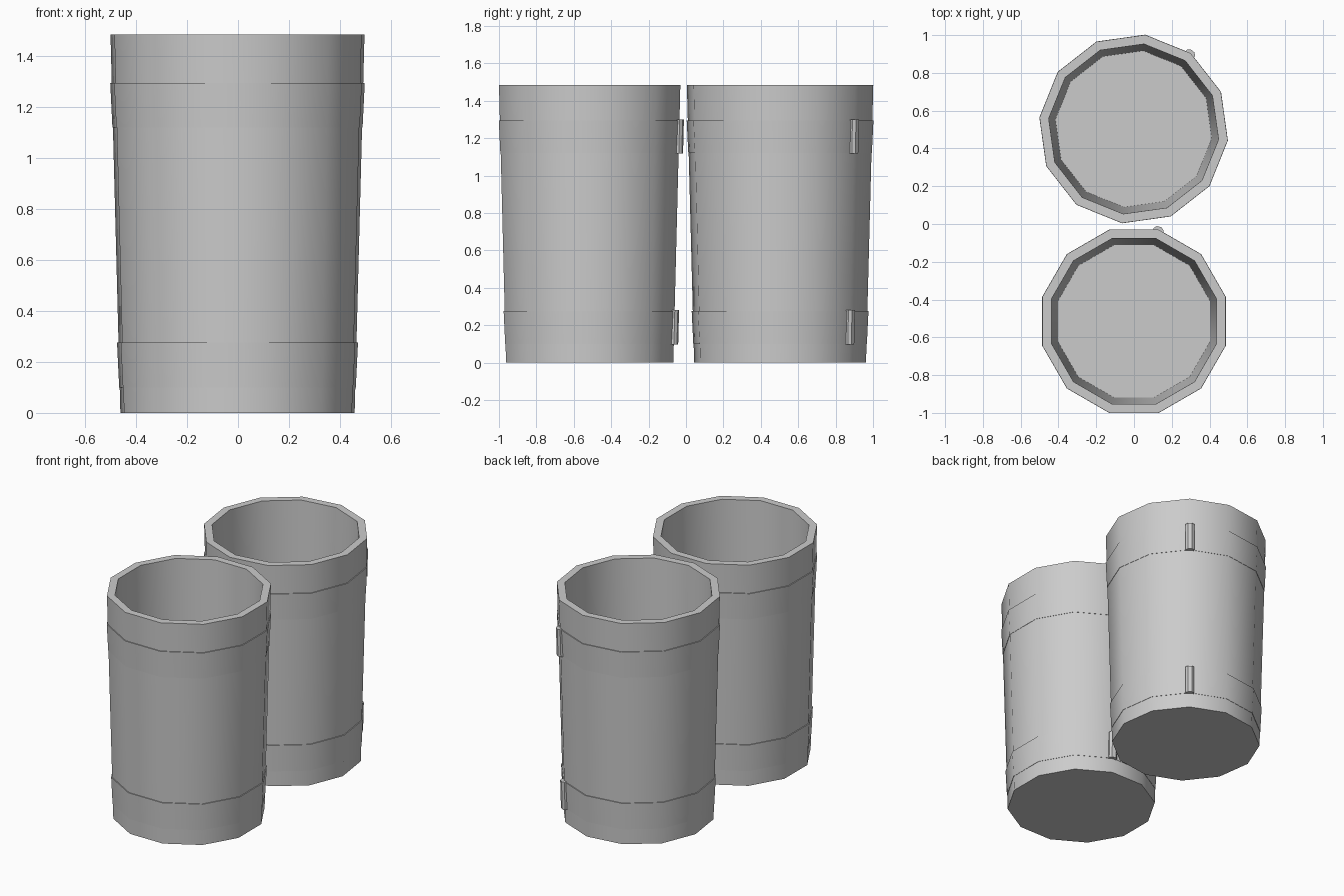
import bpy, bmesh, math

if "Cube" in bpy.data.objects:
    bpy.data.objects.remove(bpy.data.objects["Cube"])

H, R0, R1, SIDES = 1.485, 0.463, 0.502, 12   # height, bottom and top radius


def wall(z):
    return R0 + (R1 - R0) * z / H


def finish(name, bm, place):
    bmesh.ops.recalc_face_normals(bm, faces=bm.faces)
    me = bpy.data.meshes.new(name)
    bm.to_mesh(me)
    bm.free()
    ob = bpy.data.objects.new(name, me)
    bpy.context.collection.objects.link(ob)
    ob.location = (place[0], place[1], 0)
    ob.rotation_euler.z = math.radians(place[2])
    bpy.ops.object.select_all(action='DESELECT')
    ob.select_set(True)
    bpy.context.view_layer.objects.active = ob
    bpy.ops.object.shade_smooth_by_angle(angle=math.radians(35))


def lathe(name, profile, place, closed=False):
    bm = bmesh.new()
    rings = []
    for r, z in profile:
        angs = [math.radians(15 + 360 * i / SIDES) for i in range(SIDES)]
        rings.append([bm.verts.new((r * math.cos(a), r * math.sin(a), z)) for a in angs])
    pairs = list(zip(rings, rings[1:]))
    if closed:
        pairs.append((rings[-1], rings[0]))
    else:
        bm.faces.new(rings[0])
        bm.faces.new(rings[-1])
    for a, b in pairs:
        for i in range(SIDES):
            j = (i + 1) % SIDES
            bm.faces.new((a[i], a[j], b[j], b[i]))
    finish(name, bm, place)


def lug(name, z0, z1, place):
    # chamfered bar that leans with the wall on the corner at 75 degrees
    section = [(-0.02, -0.027), (0.008, -0.027), (0.021, -0.013),
               (0.021, 0.013), (0.008, 0.027), (-0.02, 0.027)]
    a = math.radians(75)
    c, s = math.cos(a), math.sin(a)
    bm = bmesh.new()
    ends = []
    for z in (z0, z1):
        ends.append([bm.verts.new(((wall(z) + d) * c - t * s,
                                   (wall(z) + d) * s + t * c, z)) for d, t in section])
    n = len(section)
    for e in ends:
        bm.faces.new(e)
    for i in range(n):
        j = (i + 1) % n
        bm.faces.new((ends[0][i], ends[0][j], ends[1][j], ends[1][i]))
    finish(name, bm, place)


# two buckets: centre x, centre y, turn in degrees
for side, place in (("front", (0, -0.515, 0)), ("back", (-0.002, 0.503, -22))):
    # hollow tapered body with floor
    lathe(side + "_bucket",
          [(R0, 0), (R1, H), (0.453, H), (0.417, 0.06)], place)
    # wedge-shaped hoops with a lug on each
    for pos, z0, z1 in (("lower", 0.1, 0.277), ("upper", 1.12, 1.295)):
        lathe(f"{side}_{pos}_hoop",
              [(wall(z0) - 0.01, z0), (wall(z0) + 0.002, z0),
               (wall(z1) + 0.006, z1), (wall(z1) - 0.01, z1)], place, True)
        lug(f"{side}_{pos}_lug", z0 - 0.003, z1 + 0.004, place)
